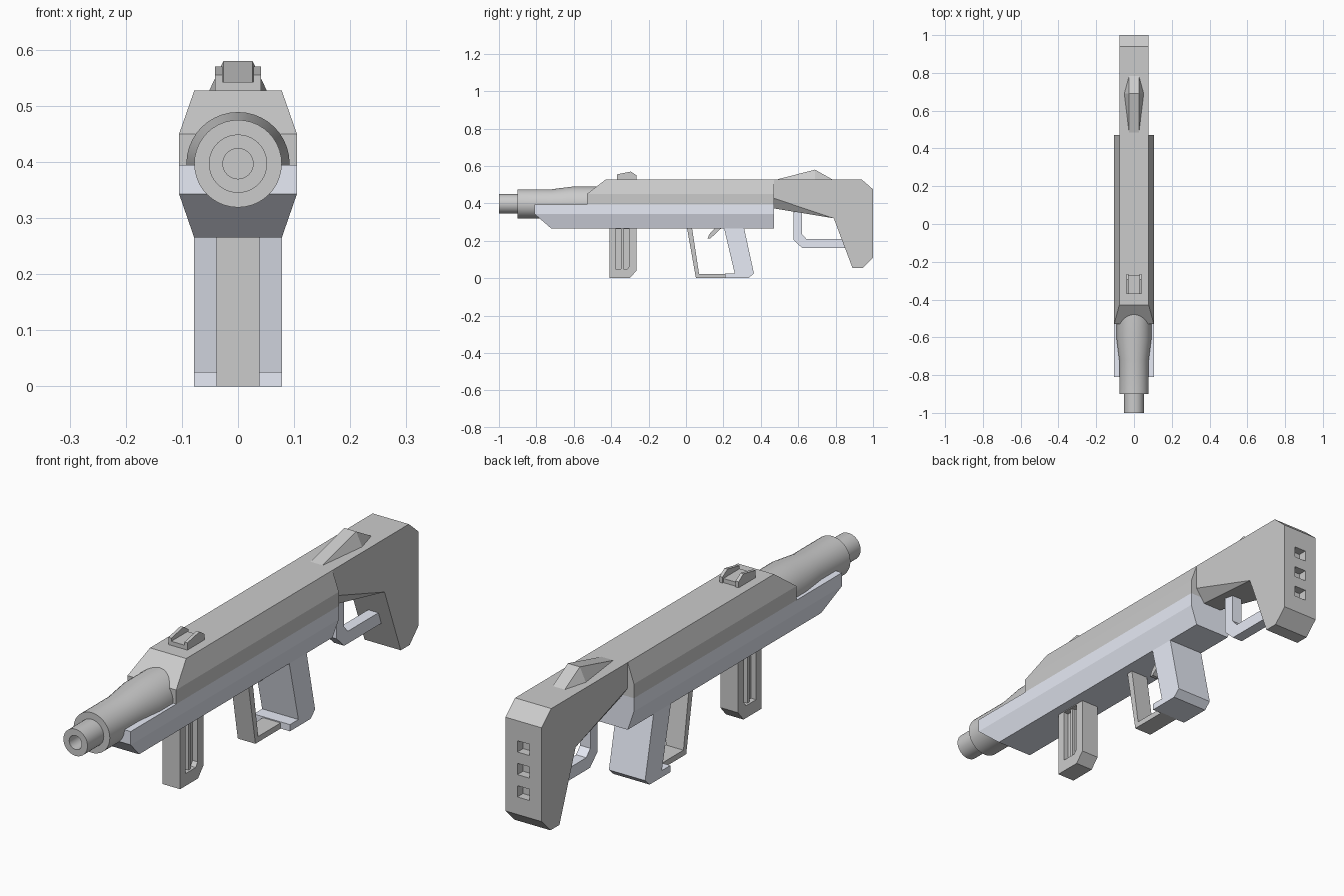
import bpy, bmesh
from math import cos, sin, pi, radians

if "Cube" in bpy.data.objects:
    bpy.data.objects.remove(bpy.data.objects["Cube"])

BLUE = bpy.data.materials.new("pale_blue")
BLUE.diffuse_color = (0.8, 0.83, 0.92, 1)
BLUE.use_nodes = True
BLUE.node_tree.nodes["Principled BSDF"].inputs["Base Color"].default_value = BLUE.diffuse_color


def finish(name, bm, mat=None):
    bmesh.ops.recalc_face_normals(bm, faces=bm.faces[:])
    me = bpy.data.meshes.new(name)
    bm.to_mesh(me)
    bm.free()
    ob = bpy.data.objects.new(name, me)
    bpy.context.collection.objects.link(ob)
    if mat:
        me.materials.append(mat)
    return ob


def prism(name, pts, x0, x1, mat=None):
    """Side profile of (y, z) points extruded from x0 to x1."""
    bm = bmesh.new()
    f = bm.faces.new([bm.verts.new((x0, y, z)) for y, z in pts])
    new = bmesh.ops.extrude_face_region(bm, geom=[f])["geom"]
    for v in new:
        if isinstance(v, bmesh.types.BMVert):
            v.co.x = x1
    return finish(name, bm, mat)


def hull(name, half, mat=None):
    """Convex solid from (x, y, z) points mirrored across x = 0."""
    bm = bmesh.new()
    for x, y, z in half:
        bm.verts.new((x, y, z))
        bm.verts.new((-x, y, z))
    bmesh.ops.convex_hull(bm, input=bm.verts[:])
    bmesh.ops.dissolve_limit(bm, angle_limit=radians(1), verts=bm.verts[:], edges=bm.edges[:])
    return finish(name, bm, mat)


def lathe(name, prof, cz, n=40):
    """Revolve (radius, y) points about the y direction at height cz."""
    bm = bmesh.new()
    rings = [[bm.verts.new((r * cos(2 * pi * i / n), y, cz + r * sin(2 * pi * i / n)))
              for i in range(n)] for r, y in prof]
    for a, b in zip(rings, rings[1:]):
        for i in range(n):
            j = (i + 1) % n
            bm.faces.new((a[i], a[j], b[j], b[i]))
    bm.faces.new(rings[0])
    bm.faces.new(rings[-1])
    return finish(name, bm)


def cut(ob, cutter):
    mod = ob.modifiers.new("cut", 'BOOLEAN')
    mod.operation = 'DIFFERENCE'
    mod.solver = 'EXACT'
    mod.object = cutter
    bpy.context.view_layer.objects.active = ob
    bpy.ops.object.modifier_apply(modifier=mod.name)
    bpy.data.objects.remove(cutter)


def rect(y0, y1, z0, z1):
    return [(y0, z0), (y1, z0), (y1, z1), (y0, z1)]


# Upper and lower body shells
hull("upper_body", [(.105, -.53, .395), (.105, -.53, .45), (.078, -.43, .527),
                    (.105, .47, .395), (.105, .47, .45), (.078, .47, .527)])
hull("lower_body", [(.105, -.81, .395), (.105, -.81, .343), (.078, -.72, .265),
                    (.105, .47, .395), (.105, .47, .343), (.078, .47, .265)], BLUE)

# Barrel with bored tip
barrel = lathe("barrel", [(.027, -.94), (.027, -1), (.052, -1), (.052, -.9), (.078, -.9),
                          (.078, -.72), (.092, -.61), (.092, -.4)], .397)
bpy.ops.object.select_all(action='DESELECT')
barrel.select_set(True)
bpy.context.view_layer.objects.active = barrel
bpy.ops.object.shade_smooth_by_angle(angle=radians(30))

# Stock with tapered keel and three square recesses in the butt
stock = prism("stock", [(.47, .527), (.94, .527), (1, .475), (1, .11), (.945, .055),
                        (.89, .055), (.79, .32), (.47, .427)], -.078, .078)
for z in (.375, .287, .2):
    cut(stock, prism("recess_cutter", rect(.965, 1.05, z - .022, z + .022), -.026, .026))
hull("stock_keel", [(.078, .47, .427), (.04, .47, .373), (.078, .79, .32)])

# Rear ridge on the stock
hull("rear_ridge", [(.026, .48, .526), (.052, .69, .526), (.026, .785, .526), (.026, .69, .58)])

# Front sight: base plate and two side walls
prism("sight_base", rect(-.37, -.27, .52, .543), -.041, .041)
for s, side in ((-1, "left"), (1, "right")):
    prism("sight_wall_" + side, [(-.37, .52), (-.37, .555), (-.295, .57), (-.265, .55), (-.265, .52)],
          s * .028, s * .041)

# Front grip with recessed, ribbed sides
grip = prism("front_grip", [(-.41, .27), (-.41, 0), (-.30, 0), (-.265, .04), (-.265, .27)], -.038, .038)
for s, side in ((-1, "left"), (1, "right")):
    cut(grip, prism("slot_cutter", [(-.377, .262), (-.377, .048), (-.315, .048), (-.302, .065), (-.302, .262)],
                    s * .016, s * .06))
    prism("grip_rib_" + side, rect(-.347, -.335, .045, .265), s * .012, s * .03)

# Trigger and its guard
prism("trigger_guard", [(.005, .27), (.053, 0), (.212, 0), (.212, .022), (.07, .022), (.032, .27)],
      -.038, .038)
prism("trigger", [(.19, .268), (.13, .212), (.115, .212), (.125, .235), (.155, .268)], -.015, .015)

# Rear grip with forward shelf
prism("rear_grip", [(.203, .27), (.26, .026), (.208, .026), (.208, 0), (.335, 0), (.363, .026), (.31, .27)],
      -.078, .078, BLUE)

# Loop under the stock
prism("stock_loop", [(.575, .40), (.575, .205), (.622, .16), (.87, .16), (.87, .208), (.645, .208),
                     (.62, .235), (.62, .40)], -.022, .022, BLUE)
